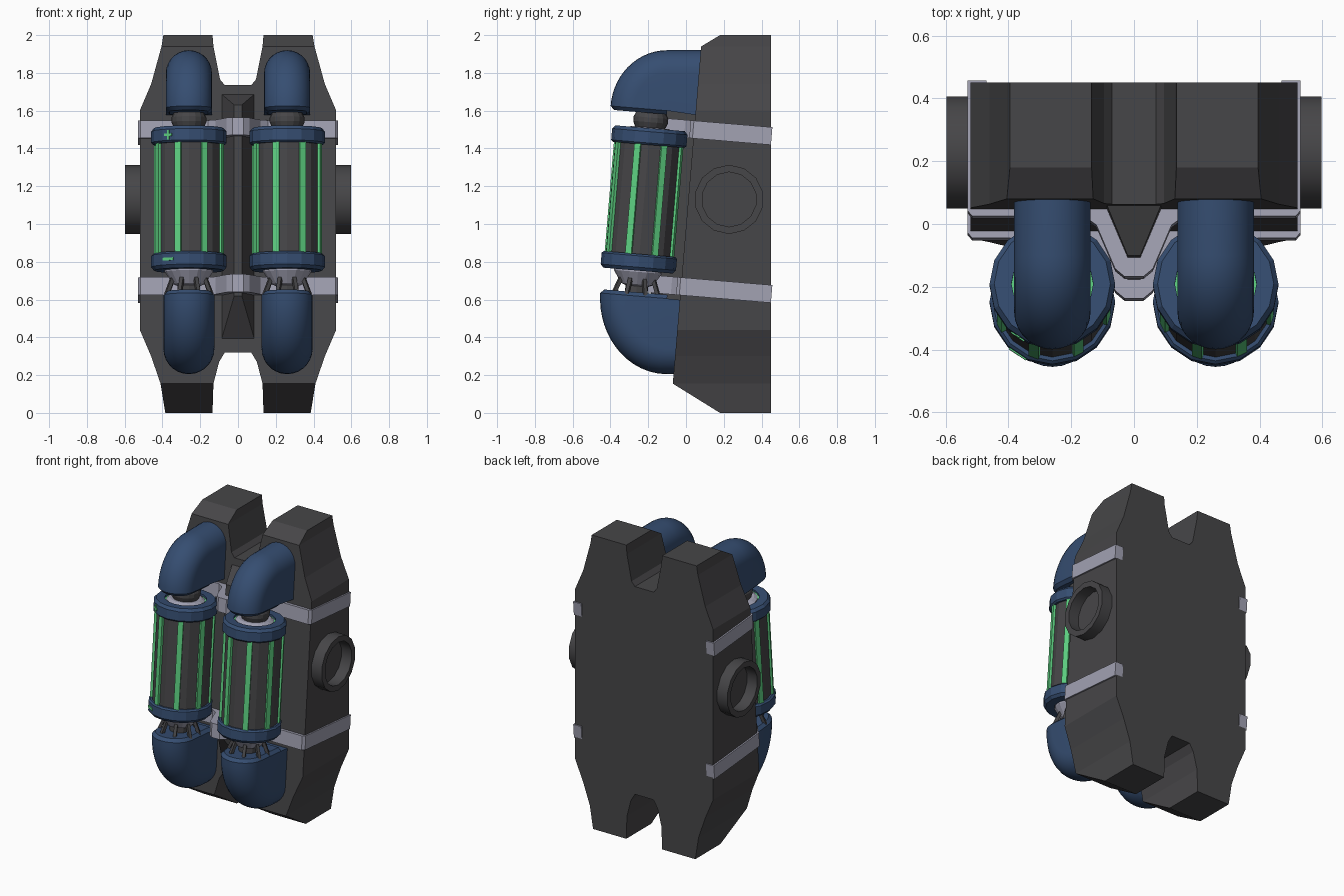
import bpy
import bmesh
from math import sin, cos, pi, radians, sqrt
from mathutils import Matrix, Vector

cube = bpy.data.objects.get("Cube")
if cube:
    bpy.data.objects.remove(cube)


def material(name, rgb):
    m = bpy.data.materials.new(name)
    m.use_nodes = True
    m.diffuse_color = (*rgb, 1)
    m.node_tree.nodes["Principled BSDF"].inputs["Base Color"].default_value = (*rgb, 1)
    return m


DARK = material("dark grey", (0.062, 0.061, 0.065))
NAVY = material("navy blue", (0.036, 0.075, 0.165))
GREEN = material("bright green", (0.11, 0.63, 0.22))
LIGHT = material("light grey", (0.36, 0.36, 0.45))
TILT = 0.084


def finish(name, bm, mat, matrix=Matrix(), smooth=None):
    bmesh.ops.remove_doubles(bm, verts=bm.verts, dist=0.0001)
    bmesh.ops.recalc_face_normals(bm, faces=bm.faces)
    mesh = bpy.data.meshes.new(name)
    bm.to_mesh(mesh)
    bm.free()
    mesh.materials.append(mat)
    if smooth:
        for p in mesh.polygons:
            p.use_smooth = True
        mesh.set_sharp_from_angle(angle=radians(smooth))
    ob = bpy.data.objects.new(name, mesh)
    ob.matrix_world = matrix
    bpy.context.scene.collection.objects.link(ob)
    return ob


def loft(name, rings, mat, matrix=Matrix(), wrap=False, smooth=None):
    """Skin a list of equal closed rings, capped unless wrapped."""
    bm = bmesh.new()
    vs = [[bm.verts.new(p) for p in ring] for ring in rings]
    n = len(vs[0])
    pairs = list(zip(vs, vs[1:])) + ([(vs[-1], vs[0])] if wrap else [])
    for a, b in pairs:
        for i in range(n):
            j = (i + 1) % n
            bm.faces.new((a[i], a[j], b[j], b[i]))
    if not wrap:
        bm.faces.new(vs[0])
        bm.faces.new(vs[-1])
    return finish(name, bm, mat, matrix, smooth)


def lathe(name, profile, sides, mat, matrix, wrap=False, smooth=None):
    rings = [[(r * cos(2 * pi * i / sides), r * sin(2 * pi * i / sides), z)
              for i in range(sides)] for r, z in profile]
    return loft(name, rings, mat, matrix, wrap, smooth)


def box(name, size, mat, matrix):
    bm = bmesh.new()
    bmesh.ops.create_cube(bm, size=1, matrix=Matrix.Diagonal((*size, 1)))
    return finish(name, bm, mat, matrix)


def tilted(x, y, z):
    return Matrix.Translation((x, y, z)) @ Matrix.Rotation(-TILT, 4, 'X')


def front_y(z):
    """Sloping front of the backplate with chamfered ends."""
    return 0.18 if z in (0, 2) else 0.08 - TILT * (1.94 - z)


# Backplate: notched outline, sloped front, chamfered top and bottom
half = [(.07, 1.735), (.095, 1.765), (.13, 1.94), (.135, 2), (.395, 2), (.405, 1.94),
        (.46, 1.74), (.52, 1.6), (.52, .44), (.46, .3), (.41, .155), (.385, 0),
        (.135, 0), (.13, .155), (.10, .27), (.07, .32)]
outline = half + [(-x, z) for x, z in reversed(half)]
bm = bmesh.new()
front = [bm.verts.new((x, front_y(z), z)) for x, z in outline]
back = [bm.verts.new((x, 0.45, z)) for x, z in outline]
for i in range(len(outline)):
    j = (i + 1) % len(outline)
    bm.faces.new((front[i], front[j], back[j], back[i]))
bm.faces.new(back)
bm.faces.new([v for v, (x, z) in zip(front, outline) if z not in (0, 2)])
for i in (2, 10, 18, 26):
    bm.faces.new(front[i:i + 4])
finish("backplate", bm, DARK)

# Central spine between the canisters
base = [(s * 0.09, front_y(z) + 0.01, z) for s, z in ((-1, .38), (1, .38), (1, 1.69), (-1, 1.69))]
crest = [(s * 0.02, front_y(z) - 0.155, z) for s, z in ((-1, .62), (1, .62), (1, 1.63), (-1, 1.63))]
loft("spine", [base, crest], DARK)

# Straps wrapping the sides and bulging over the spine
for label, z in (("upper", 1.5), ("lower", 0.67)):
    y = front_y(z)
    rear = 0.455 - y
    path = [(.47, rear - .05), (.47, rear), (.53, rear), (.53, -.005), (.515, -.022),
            (.16, -.022), (.12, -.05), (.06, -.19), (.03, -.215)]
    path += [(-px, py) for px, py in reversed(path)]
    loft(label + "_strap", [[(px, py, h) for px, py in path] for h in (-.047, .047)],
         LIGHT, tilted(0, y, z))

# Round side ports
for side, s in (("left", 1), ("right", -1)):
    m = Matrix.Translation((s * 0.5, 0.228, 1.13)) @ Matrix.Rotation(s * pi / 2, 4, 'Y')
    lathe(side + "_port", [(.145, 0), (.183, 0), (.183, .097), (.145, .097)], 14, DARK, m,
          wrap=True, smooth=30)


def elbow(name, x, pivot, rear, r, a, b, up):
    """Bent housing swept round a pivot, then run back into the plate."""
    def section(p, angle, reach, rad, shift=0.0):
        u = Vector((0, -cos(angle), up * sin(angle)))
        n = Vector((0, -sin(angle), -up * cos(angle))) * shift
        o = Vector((x, p[0], p[1])) + n
        pts = [o + Vector((-rad, 0, 0))]
        for k in range(15):
            t = pi * k / 14
            pts.append(o + u * (reach - rad + rad * sin(t)) + Vector((-rad * cos(t), 0, 0)))
        return pts + [o + Vector((rad, 0, 0))]

    def reach(t):
        return a * b / sqrt((b * cos(t)) ** 2 + (a * sin(t)) ** 2)

    start = up * TILT
    rings = [section(pivot, start, reach(start) - .02, r - .02, .02)]
    for k in range(15):
        t = start + (pi / 2 - start) * k / 14
        rings.append(section(pivot, t, reach(t), r))
    top = pivot[1] + up * b
    rings.append(section(rear, pi / 2, abs(top - rear[1]), r))
    loft(name, rings, NAVY, smooth=35)


# Power canisters with elbows, one on each side
for side, s in (("left", 1), ("right", -1)):
    cx = s * 0.26
    m = tilted(cx, -0.222, 1.13)

    lathe(side + "_barrel", [(.178, -.34), (.178, .34)], 16, DARK, m)
    for k in range(8):
        turn = Matrix.Rotation(radians(26.5 + 45 * k), 4, 'Z')
        box(f"{side}_glow_bar_{k + 1}", (.034, .024, .64), GREEN,
            m @ turn @ Matrix.Translation((0, -.177, 0)))

    for label, e in (("upper", 1), ("lower", -1)):
        ring = [(.13, .29), (.19, .29), (.2, .3), (.2, .36), (.185, .378), (.13, .378)]
        lathe(f"{side}_{label}_collar", [(r, e * z) for r, z in ring], 16, NAVY, m, wrap=True)
        lathe(f"{side}_{label}_glow_core", [(.132, e * .3), (.132, e * .365)], 16, GREEN, m)

    # Upper joint
    lathe(side + "_upper_plate", [(.12, .33), (.12, .37), (.1, .382)], 16, LIGHT, m)
    lathe(side + "_upper_neck", [(.075, .37), (.092, .41), (.092, .435), (.07, .48)], 16, DARK, m)

    # Lower joint: tapered cone with splayed struts
    lathe(side + "_lower_cone", [(.128, -.36), (.128, -.385), (.085, -.45), (.06, -.46)], 16,
          LIGHT, m)
    lathe(side + "_lower_neck", [(.06, -.45), (.06, -.53)], 12, DARK, m)
    for k in range(8):
        turn = Matrix.Rotation(2 * pi * (k + 0.5) / 8, 4, 'Z')
        lean = Matrix.Translation((0, -.103, -.445)) @ Matrix.Rotation(-0.38, 4, 'X')
        box(f"{side}_strut_{k + 1}", (.02, .02, .14), DARK, m @ turn @ lean)

    elbow(side + "_upper_elbow", cx, (-.1, 1.6), (.10, 1.57), .122, .3, .32, 1)
    elbow(side + "_lower_elbow", cx, (-.1, .605), (0, .595), .135, .355, .4, -1)

# Polarity marks on the right canister collars
m = tilted(-0.26, -0.222, 1.13) @ Matrix.Rotation(radians(-33.75), 4, 'Z')
for name, size, z in (("plus_bar", (.05, .008, .013), .33), ("plus_post", (.013, .008, .05), .33),
                      ("minus_bar", (.065, .008, .015), -.33)):
    box(name, size, GREEN, m @ Matrix.Translation((0, -.197, z)))
